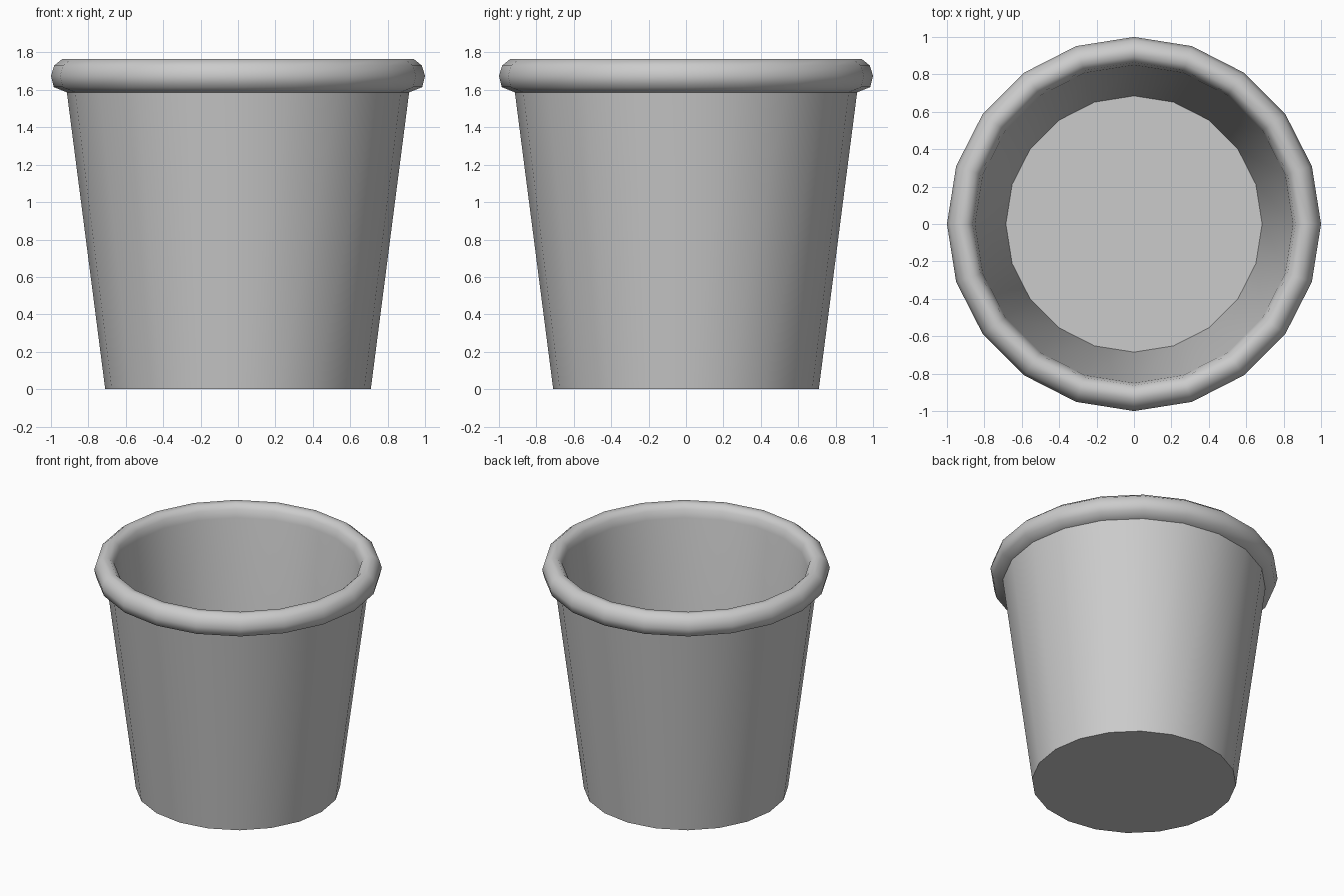
import bpy
import bmesh
from math import cos, sin, pi, radians

if "Cube" in bpy.data.objects:
    bpy.data.objects.remove(bpy.data.objects["Cube"])

SIDES = 20

# Radius / height profile: outer wall, rolled rim, inner wall
profile = [
    (0.71, 0.0), (0.915, 1.587),
    (0.985, 1.615), (1.0, 1.675), (0.983, 1.73), (0.94, 1.765),
    (0.895, 1.762), (0.863, 1.73), (0.85, 1.67),
    (0.685, 0.03),
]

bm = bmesh.new()
rings = [[bm.verts.new((r * cos(2 * pi * i / SIDES), r * sin(2 * pi * i / SIDES), z))
          for i in range(SIDES)] for r, z in profile]
for low, high in zip(rings, rings[1:]):
    for i in range(SIDES):
        j = (i + 1) % SIDES
        bm.faces.new((low[i], low[j], high[j], high[i]))

# Underside and inner floor
bm.faces.new(rings[0][::-1])
bm.faces.new(rings[-1])

mesh = bpy.data.meshes.new("cup")
bm.to_mesh(mesh)
bm.free()
cup = bpy.data.objects.new("cup", mesh)
bpy.context.collection.objects.link(cup)

# Smooth wall and rim, sharp base, floor and rim underside
bpy.context.view_layer.objects.active = cup
cup.select_set(True)
bpy.ops.object.shade_smooth_by_angle(angle=radians(56))
